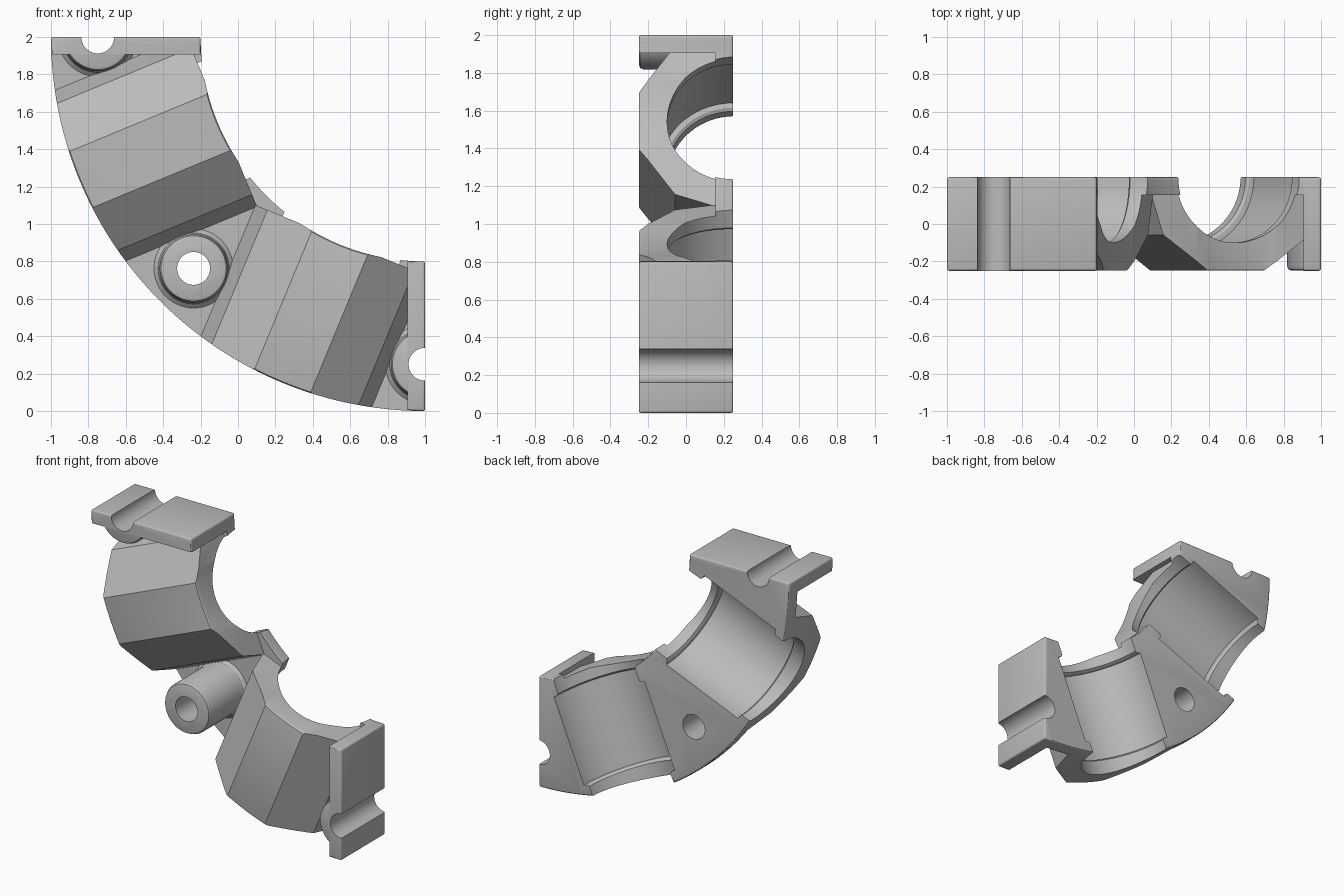
import bpy, bmesh
from math import sin, cos, radians, pi
from mathutils import Matrix, Vector

old = bpy.data.objects.get("Cube")
if old:
    bpy.data.objects.remove(old, do_unlink=True)

CX, CZ = 1.0, 2.0            # centre of the quarter ring
R_IN, R_OUT, R_BOLT = 1.2, 2.0, 1.75
BACK = 0.25

grey = bpy.data.materials.new("cast_grey")
grey.use_nodes = True
grey.diffuse_color = (0.5, 0.5, 0.5, 1)
grey.node_tree.nodes["Principled BSDF"].inputs["Base Color"].default_value = (0.5, 0.5, 0.5, 1)


def finish(name, bm, matrix=Matrix()):
    bm.transform(matrix)
    bmesh.ops.recalc_face_normals(bm, faces=bm.faces[:])
    mesh = bpy.data.meshes.new(name)
    bm.to_mesh(mesh)
    bm.free()
    mesh.materials.append(grey)
    obj = bpy.data.objects.new(name, mesh)
    bpy.context.scene.collection.objects.link(obj)
    return obj


def prism(name, outline, lo, hi, matrix=Matrix(), bevel=0):
    """Extrude a local xy outline from z = lo to z = hi."""
    bm = bmesh.new()
    face = bm.faces.new([bm.verts.new((x, y, lo)) for x, y in outline])
    res = bmesh.ops.extrude_face_region(bm, geom=[face])
    top = [v for v in res["geom"] if isinstance(v, bmesh.types.BMVert)]
    bmesh.ops.translate(bm, verts=top, vec=(0, 0, hi - lo))
    bmesh.ops.recalc_face_normals(bm, faces=bm.faces[:])
    if bevel:
        edges = [e for e in bm.edges if e.calc_face_angle(0) > radians(40)]
        bmesh.ops.bevel(bm, geom=edges, offset=bevel, segments=3, profile=0.5, affect='EDGES')
    return finish(name, bm, matrix)


def lathe(name, profile, matrix, steps=64):
    """Closed solid from (radius, height) points turned round local z."""
    bm = bmesh.new()
    rings = [[bm.verts.new((r * cos(2 * pi * i / steps), r * sin(2 * pi * i / steps), h))
              for i in range(steps)] for r, h in profile]
    for a, b in zip(rings, rings[1:]):
        for i in range(steps):
            j = (i + 1) % steps
            bm.faces.new((a[i], a[j], b[j], b[i]))
    bm.faces.new(rings[0])
    bm.faces.new(rings[-1])
    return finish(name, bm, matrix)


def frame(x_axis, y_axis, z_axis, origin):
    m = Matrix((x_axis, y_axis, z_axis)).transposed().to_4x4()
    m.translation = Vector(origin)
    return m


def combine(target, tool, operation):
    mod = target.modifiers.new(operation.lower(), 'BOOLEAN')
    mod.operation, mod.solver, mod.object = operation, 'EXACT', tool
    bpy.context.view_layer.update()
    deps = bpy.context.evaluated_depsgraph_get()
    mesh = bpy.data.meshes.new_from_object(target.evaluated_get(deps))
    target.modifiers.clear()
    target.data = mesh
    bpy.data.objects.remove(tool, do_unlink=True)


def sector(r_in, r_out, a0=180, a1=270, steps=48):
    angles = [radians(a0 + (a1 - a0) * i / steps) for i in range(steps + 1)]
    return ([(CX + r_out * cos(a), CZ + r_out * sin(a)) for a in angles]
            + [(CX + r_in * cos(a), CZ + r_in * sin(a)) for a in reversed(angles)])


# local z runs backwards along +y, outline is drawn in x and world z
def depth_frame(x=0, z=0):
    return frame((1, 0, 0), (0, 0, 1), (0, 1, 0), (x, 0, z))


def bolt_frame(angle):
    a = radians(angle)
    return depth_frame(CX + R_BOLT * cos(a), CZ + R_BOLT * sin(a))


def saddle_frame(angle):
    a = radians(angle)
    return frame((-sin(a), 0, cos(a)), (0, 1, 0), (cos(a), 0, sin(a)), (CX, 0, CZ))


SADDLES, BOLTS = (202.5, 247.5), (180, 225, 270)

# back web, oversized so the envelope trims it
casting = prism("bearing_housing_segment", sector(1.1, 2.1, 175, 275), 0.155, 0.3, depth_frame())

# faceted saddles
decagon = [(0.525 * cos(radians(180 + 36 * k)), BACK + 0.525 * sin(radians(180 + 36 * k)))
           for k in range(6)]
decagon += [(0.525, 0.3), (-0.525, 0.3)]
for angle in SADDLES:
    combine(casting, prism("saddle", decagon, 1.177, 2.2, saddle_frame(angle)), 'UNION')

# end flanges
for name, x0, x1, z0, z1 in (("top_flange", -1.1, -0.1, 1.905, 2.1),
                             ("side_flange", 0.905, 1.1, -0.1, 0.9)):
    box = [(x0, z0), (x1, z0), (x1, z1), (x0, z1)]
    combine(casting, prism(name, box, -0.3, 0.31, depth_frame()), 'UNION')

# bolt bosses with rounded front rims and flared roots
boss = [(0.16, -0.248), (0.174, -0.243), (0.182, -0.225), (0.182, 0.1),
        (0.19, 0.135), (0.215, 0.158), (0.215, 0.29)]
for angle in BOLTS:
    combine(casting, lathe("bolt_boss", boss, bolt_frame(angle)), 'UNION')

# stepped bores with a lip at each end
bore = [(0.35, 0.9), (0.35, 1.25), (0.365, 1.262), (0.392, 1.265),
        (0.392, 1.885), (0.365, 1.888), (0.35, 1.9), (0.35, 2.3)]
for angle in SADDLES:
    m = saddle_frame(angle) @ Matrix.Translation((0, BACK, 0))
    combine(casting, lathe("bore_cutter", bore, m, 72), 'DIFFERENCE')

# bolt holes
for angle in BOLTS:
    hole = [(0.088, -0.5), (0.088, 0.5)]
    combine(casting, lathe("hole_cutter", hole, bolt_frame(angle), 40), 'DIFFERENCE')

# trim everything to the quarter ring with softened edges
envelope = prism("envelope", sector(R_IN, R_OUT), -0.25, BACK, depth_frame(), 0.012)
combine(casting, envelope, 'INTERSECT')

bpy.ops.object.select_all(action='DESELECT')
casting.select_set(True)
bpy.context.view_layer.objects.active = casting
bpy.ops.object.shade_smooth_by_angle(angle=radians(30))
